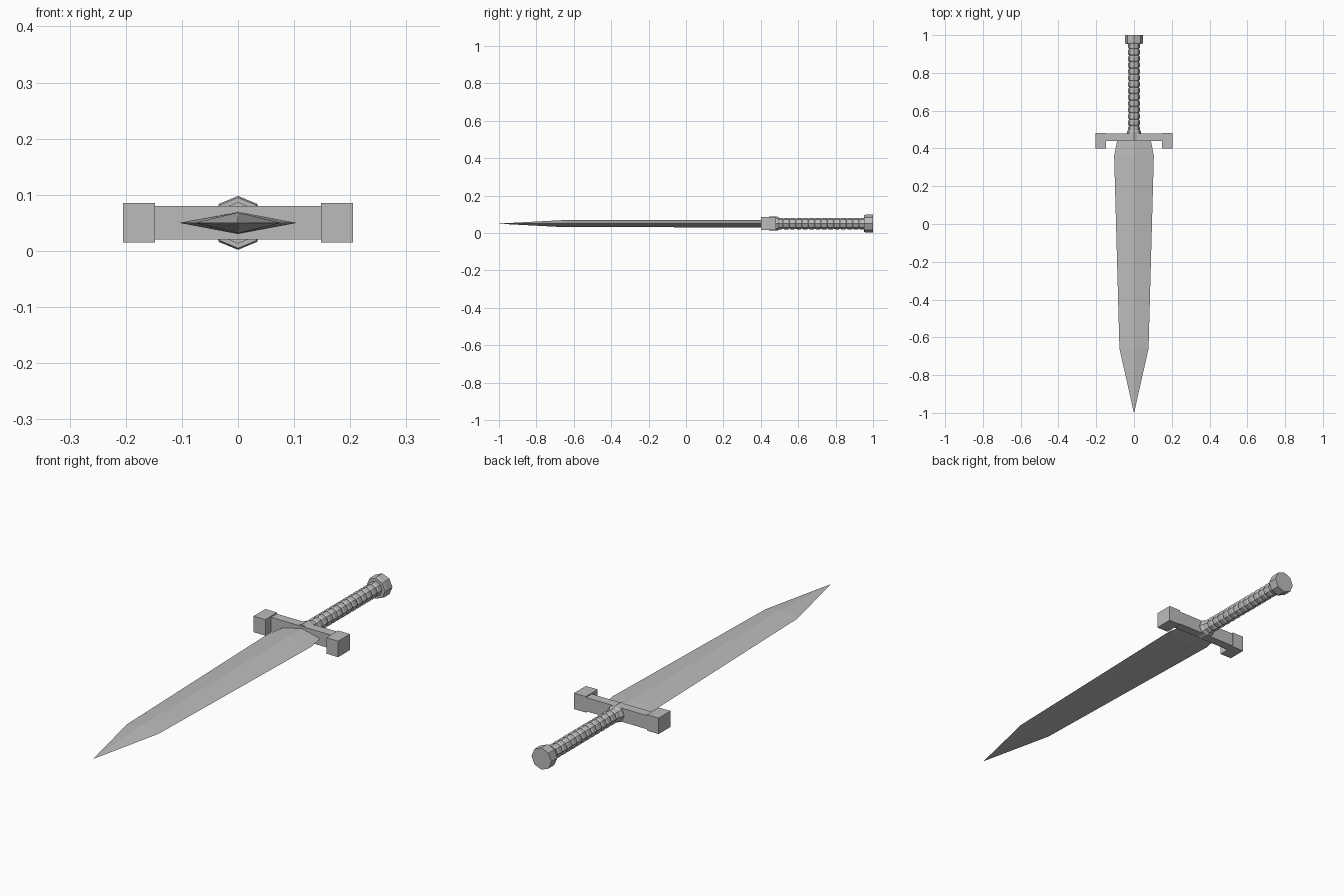
import bpy, bmesh
from math import sin, cos, pi

cube = bpy.data.objects.get("Cube")
if cube:
    bpy.data.objects.remove(cube, do_unlink=True)

MID = 0.05  # height of the sword's long axis

steel = bpy.data.materials.new("grey steel")
steel.use_nodes = True
GREY = (0.5, 0.5, 0.5, 1)
steel.diffuse_color = GREY
steel.node_tree.nodes["Principled BSDF"].inputs["Base Color"].default_value = GREY


def loft(name, sections):
    """Join closed rings of points, capping both ends."""
    bm = bmesh.new()
    rings = [[bm.verts.new(p) for p in ring] for ring in sections]
    n = len(rings[0])
    for a, b in zip(rings, rings[1:]):
        for i in range(n):
            j = (i + 1) % n
            bm.faces.new((a[i], a[j], b[j], b[i]))
    bm.faces.new(rings[0])
    bm.faces.new(rings[-1])
    bmesh.ops.remove_doubles(bm, verts=bm.verts, dist=0.00001)
    bmesh.ops.recalc_face_normals(bm, faces=bm.faces)
    mesh = bpy.data.meshes.new(name)
    bm.to_mesh(mesh)
    bm.free()
    mesh.materials.append(steel)
    obj = bpy.data.objects.new(name, mesh)
    bpy.context.collection.objects.link(obj)
    return obj


def ring(y, rx, rz, sides, turn=0.0):
    return [(rx * cos(2 * pi * i / sides + turn), y,
             MID + rz * sin(2 * pi * i / sides + turn)) for i in range(sides)]


def lathe(name, profile, sides=8):
    return loft(name, [ring(y, r, r, sides) for y, r in profile])


def block(name, x0, x1, y0, y1, half_z):
    corners = [(x0, MID - half_z), (x1, MID - half_z),
               (x1, MID + half_z), (x0, MID + half_z)]
    return loft(name, [[(x, y, z) for x, z in corners] for y in (y0, y1)])


# Diamond-section blade tapering to a point
blade = [(-1.0, 0.0005, 0.0005), (-0.66, 0.077, 0.0185),
         (0.36, 0.105, 0.02), (0.45, 0.088, 0.02)]
loft("blade", [ring(y, w, h, 4) for y, w, h in blade])

# Crossguard with forward-turned block ends
block("guard_bar", -0.16, 0.16, 0.44, 0.48, 0.03)
for side, x0, x1 in (("left", 0.148, 0.205), ("right", -0.205, -0.148)):
    block("guard_end_" + side, x0, x1, 0.4, 0.482, 0.035)

# Collar where the grip meets the guard
lathe("collar", [(0.445, 0.037), (0.49, 0.037), (0.5, 0.03)])

# Grip wrapped in evenly spaced ridges
START, END, RIDGES = 0.485, 0.96, 14
step = (END - START) / RIDGES
profile = []
for i in range(RIDGES):
    y = START + i * step
    profile += [(y, 0.026), (y + step * 0.2, 0.031), (y + step * 0.8, 0.031)]
profile.append((END, 0.026))
lathe("grip", profile)

# Octagonal pommel
lathe("pommel", [(0.953, 0.045), (0.962, 0.048), (1.0, 0.048)])
